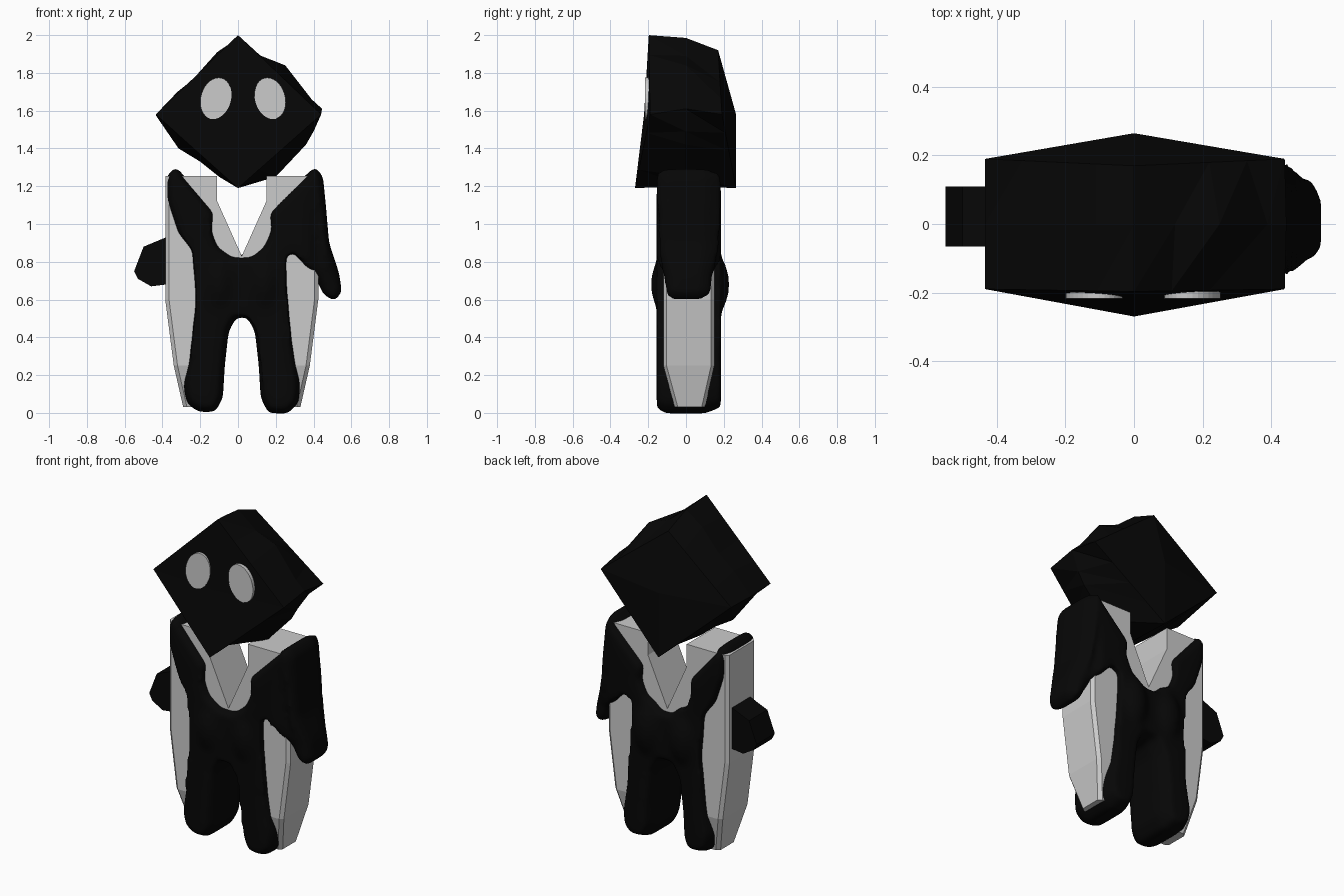
import bpy, bmesh, math
from mathutils import Matrix, Vector

if "Cube" in bpy.data.objects:
    bpy.data.objects.remove(bpy.data.objects["Cube"])

black = bpy.data.materials.new("black")
black.diffuse_color = (0.002, 0.002, 0.002, 1)
black.use_nodes = True
black.node_tree.nodes["Principled BSDF"].inputs["Base Color"].default_value = black.diffuse_color


def finish(bm, name, mat=None):
    bmesh.ops.recalc_face_normals(bm, faces=bm.faces[:])
    me = bpy.data.meshes.new(name)
    bm.to_mesh(me)
    bm.free()
    ob = bpy.data.objects.new(name, me)
    bpy.context.collection.objects.link(ob)
    if mat:
        me.materials.append(mat)
    return ob


def inset(pts, d):
    """Move a closed outline inwards by d (outline runs anticlockwise)."""
    out = []
    for i, p in enumerate(pts):
        a, b = Vector(pts[i - 1]), Vector(pts[(i + 1) % len(pts)])
        t = (b - a).normalized()
        out.append((p[0] - t.y * d, p[1] + t.x * d))
    return out


def stack(bm, layers):
    """Join outlines (y, points) in xz from front to back and cap both ends."""
    loops = [[bm.verts.new((x, y, z)) for x, z in pts] for y, pts in layers]
    for a, b in zip(loops, loops[1:]):
        for i in range(len(a)):
            j = (i + 1) % len(a)
            bm.faces.new((a[j], a[i], b[i], b[j]))
    caps = [bm.faces.new(loops[0]), bm.faces.new(loops[-1][::-1])]
    bmesh.ops.triangulate(bm, faces=caps)


def diamond(corners, steps=4):
    out = []
    for i in range(4):
        a, b = Vector(corners[i]), Vector(corners[(i + 1) % 4])
        out += [a.lerp(b, k / steps) for k in range(steps)]
    return out


# Head: folded diamond front and back, lumpy outline in the middle
front = diamond([(0, -.197, 2), (.44, -.19, 1.58), (0, -.27, 1.19), (-.435, -.19, 1.58)])
back = diamond([(0, .17, 1.92), (.44, .19, 1.58), (0, .265, 1.19), (-.435, .19, 1.58)])
lumpy = [(0, 1.985), (.12, 1.89), (.25, 1.84), (.39, 1.66), (.445, 1.61), (.40, 1.49),
         (.36, 1.42), (.2, 1.25), (0, 1.2), (-.1, 1.25), (-.2, 1.33), (-.315, 1.40),
         (-.435, 1.575), (-.32, 1.7), (-.22, 1.78), (-.11, 1.91)]
middle = [Vector((x, 0, z)) for x, z in lumpy]
bm = bmesh.new()
rings = [[bm.verts.new(p) for p in ring] for ring in (front, middle, back)]
for r0, r1 in zip(rings, rings[1:]):
    for i in range(16):
        j = (i + 1) % 16
        bm.faces.new((r0[i], r0[j], r1[j]))
        bm.faces.new((r0[i], r1[j], r1[i]))
for ring, y in ((rings[0], -.222), (rings[2], .265)):
    c = bm.verts.new((0, y, 1.58))
    for i in range(16):
        bm.faces.new((ring[i], ring[(i + 1) % 16], c))
finish(bm, "head", black)

# Eyes: thin tilted oval discs
for side, x, tilt in (("left", -.117, 16), ("right", .17, -16)):
    bm = bmesh.new()
    m = (Matrix.Translation((x, -.2, 1.665)) @ Matrix.Rotation(math.radians(tilt), 4, 'Y')
         @ Matrix.Diagonal((.08, 1, .112, 1)) @ Matrix.Rotation(math.pi / 2, 4, 'X'))
    bmesh.ops.create_cone(bm, cap_ends=True, segments=32, radius1=1, radius2=1, depth=.036, matrix=m)
    finish(bm, "eye_" + side)

# Coat: two mirrored panels lofted down from the V neck to a tapered hem
# rows: z, inner x, outer x, front y, back y
rows = [(1.255, .13, .405, -.12, .15), (1.12, .13, .405, -.12, .15), (.83, 0, .405, -.12, .15),
        (.6, 0, .405, -.12, .15), (.42, .1, .382, -.12, .15), (.25, .12, .36, -.12, .15),
        (.03, .15, .31, -.06, .1)]
for side, s in (("left", -1), ("right", 1)):
    bm = bmesh.new()
    loops = []
    for z, xi, xo, f, b in rows:
        sec = [(xi, f), (xo - .02, f), (xo, f + .017), (xo, b - .017), (xo - .02, b), (xi, b)]
        loops.append([bm.verts.new((.02 + s * x, y, z)) for x, y in sec])
    for a, b in zip(loops, loops[1:]):
        for i in range(6):
            j = (i + 1) % 6
            bm.faces.new((a[i], a[j], b[j], b[i]))
    bm.faces.new(loops[0])
    bm.faces.new(loops[-1])
    finish(bm, "coat_panel_" + side)

# Suit: one soft body with straps, legs and the right arm
outline = [(-.33, 1.305), (-.38, 1.25), (-.38, 1.12), (-.325, .95), (-.25, .86), (-.23, .6),
           (-.262, .3), (-.29, .14), (-.27, .05), (-.21, .005), (-.12, .005), (-.08, .08),
           (-.07, .25), (-.05, .43), (-.01, .505), (.05, .505), (.09, .43), (.11, .25),
           (.12, .08), (.16, 0), (.26, -.005), (.32, .05), (.33, .15), (.29, .4),
           (.267, .65), (.262, .83), (.29, .845), (.35, .77), (.42, .7), (.45, .63),
           (.51, .59), (.55, .64), (.535, .74), (.482, .9), (.465, 1.1), (.45, 1.25),
           (.41, 1.305), (.36, 1.26), (.16, 1.06), (.17, .97), (.13, .88), (.07, .83),
           (-.03, .83), (-.10, .88), (-.135, .97), (-.12, 1.06), (-.29, 1.26)]
bm = bmesh.new()
stack(bm, [(-.155, inset(outline, .028)), (-.105, outline), (.1, outline), (.185, inset(outline, .035))])
for v in bm.verts:                      # hand narrows in depth
    if v.co.x > .4 and v.co.z < .8:
        v.co.y = .015 + (v.co.y - .015) * .72
for x in (-.1, .14):                    # fuller hips
    m = Matrix.Translation((x, .022, .68)) @ Matrix.Diagonal((.135, .21, .24, 1))
    bmesh.ops.create_uvsphere(bm, u_segments=24, v_segments=16, radius=1, matrix=m)
suit = finish(bm, "suit", black)
mod = suit.modifiers.new("Remesh", 'REMESH')
mod.mode = 'VOXEL'
mod.voxel_size = .014
mod.use_smooth_shade = True
mod = suit.modifiers.new("Smooth", 'SMOOTH')
mod.factor = .5
mod.iterations = 20

# Left arm: blocky stub poking out of the coat
stub = [(-.55, .75), (-.5, .88), (-.38, .93), (-.3, .9), (-.3, .69), (-.38, .68), (-.46, .67), (-.53, .71)]
bm = bmesh.new()
stack(bm, [(-.065, stub), (.11, stub)])
finish(bm, "arm_left", black)
